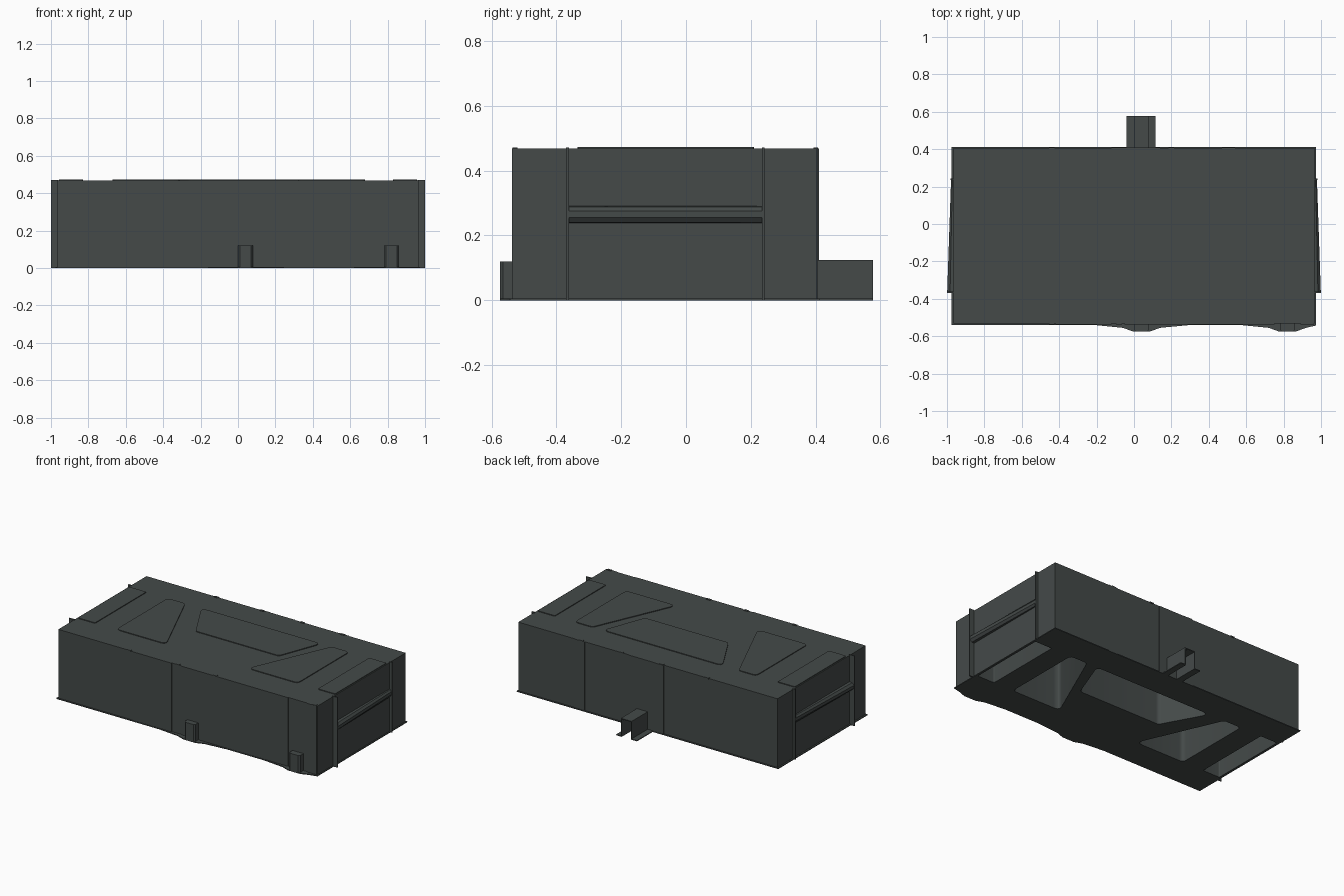
import bpy, bmesh, math
from mathutils import Vector

if "Cube" in bpy.data.objects:
    bpy.data.objects.remove(bpy.data.objects["Cube"])

mat = bpy.data.materials.new("dark slate metal")
mat.diffuse_color = (0.058, 0.068, 0.066, 1)
mat.use_nodes = True
mat.node_tree.nodes["Principled BSDF"].inputs["Base Color"].default_value = mat.diffuse_color


def prism(name, pts, a, b, axis="z", pts_b=None):
    """Extrude a 2D outline from a to b along an axis (optionally tapering to pts_b)."""
    def place(p, t):
        return {"z": (p[0], p[1], t), "y": (p[0], t, p[1]), "x": (t, p[0], p[1])}[axis]
    bm = bmesh.new()
    lo = [bm.verts.new(place(p, a)) for p in pts]
    hi = [bm.verts.new(place(p, b)) for p in (pts_b or pts)]
    n = len(pts)
    bm.faces.new(lo)
    bm.faces.new(hi)
    for i in range(n):
        bm.faces.new((lo[i], lo[(i + 1) % n], hi[(i + 1) % n], hi[i]))
    bmesh.ops.recalc_face_normals(bm, faces=bm.faces)
    me = bpy.data.meshes.new(name)
    bm.to_mesh(me)
    bm.free()
    me.materials.append(mat)
    ob = bpy.data.objects.new(name, me)
    bpy.context.collection.objects.link(ob)
    return ob


def rect(x0, x1, y0, y1):
    return [(x0, y0), (x1, y0), (x1, y1), (x0, y1)]


def box(name, x0, x1, y0, y1, z0, z1):
    return prism(name, rect(x0, x1, y0, y1), z0, z1)


def rounded(pts, r, steps=5):
    """Round every corner of an outline with a tangent arc-like curve."""
    out = []
    for i, p in enumerate(pts):
        p = Vector(p)
        d0 = (Vector(pts[i - 1]) - p).normalized()
        d1 = (Vector(pts[(i + 1) % len(pts)]) - p).normalized()
        k = min(r / math.tan(d0.angle(d1) / 2), 0.08)
        a, b = p + d0 * k, p + d1 * k
        for s in range(steps + 1):
            t = s / steps
            out.append(tuple(a * (1 - t) ** 2 + p * 2 * t * (1 - t) + b * t * t))
    return out


def smooth(ob):
    bpy.ops.object.select_all(action="DESELECT")
    bpy.context.view_layer.objects.active = ob
    ob.select_set(True)
    bpy.ops.object.shade_smooth_by_angle(angle=math.radians(30))


# Main enclosure
XW, YF, YB, H = 0.965, -0.533, 0.405, 0.468
body = box("enclosure", -XW, XW, YF, YB, 0.004, H)

# Bottom plate with a slight lip and flared front tabs
def flare(c):
    return [(c - 0.25, -0.54), (c - 0.1, -0.555), (c - 0.045, -0.575),
            (c + 0.045, -0.575), (c + 0.1, -0.555)]
edge = [(-0.975, -0.54)] + flare(0.04) + [(0.3, -0.54)] + flare(0.82) + [(0.972, -0.543)]
plate = prism("bottom_plate", edge + [(0.972, 0.412), (-0.975, 0.412)], 0, 0.006)

# Pocket outlines: open from below, capped by raised pads on top
Y0, Y1 = -0.335, 0.21
shapes = {
    "left_middle": [(-0.67, Y0), (-0.30, Y0), (-0.54, Y1), (-0.67, Y1)],
    "centre": [(-0.26, -0.08), (0.36, -0.08), (0.47, Y1), (-0.42, Y1)],
    "right_middle": [(0.31, Y0), (0.68, Y0), (0.68, Y1), (0.55, Y1)],
    "left_end": rect(-0.958, -0.83, Y0, Y1),
    "right_end": rect(0.83, 0.958, Y0, Y1),
}
for name, pts in shapes.items():
    outline = rounded(pts, 0.008 if "end" in name else 0.03)
    smooth(prism(name + "_pad", outline, H - 0.002, 0.473))
    cutter = prism(name + "_cutter", outline, -0.05, H - 0.004)
    cutter.hide_render = True
    cutter.hide_set(True)
    for target in (body, plate):
        m = target.modifiers.new("pocket", "BOOLEAN")
        m.operation, m.solver, m.object = "DIFFERENCE", "EXACT", cutter

# Bake the cuts and remove the helpers
dg = bpy.context.evaluated_depsgraph_get()
for target in (body, plate):
    me = bpy.data.meshes.new_from_object(target.evaluated_get(dg))
    target.modifiers.clear()
    target.data = me
for ob in list(bpy.data.objects):
    if ob.name.endswith("_cutter"):
        bpy.data.objects.remove(ob)
smooth(body)

# Raised seams on front and back walls
for x0, x1 in ((-0.42, -0.12), (-0.05, 0.75), (0.89, 0.962)):
    box("front_seam_panel", x0, x1, -0.537, YF + 0.002, 0.005, H)
for x0, x1 in ((0.47, 0.54), (-0.05, 0.14), (-0.12, -0.05)):
    box("back_seam_panel", x0, x1, YB - 0.002, YB + (0.003 if x1 != -0.05 else 0.005), 0.005, H)

# Small tabs along the top edges
for x in (-0.44, -0.08, 0.2, 0.94):
    box("front_top_tab", x - 0.015, x + 0.015, YF - 0.003, YF + 0.012, H - 0.005, H + 0.003)
for x in (-0.44, -0.1, 0.2, 0.5):
    box("back_top_tab", x - 0.015, x + 0.015, YB - 0.012, YB + 0.003, H - 0.005, H + 0.003)

# Front hat-shaped posts
for c in (0.04, 0.82):
    pts = [(c - 0.04, YF), (c - 0.04, -0.565), (c - 0.03, -0.575),
           (c + 0.03, -0.575), (c + 0.04, -0.565), (c + 0.04, YF)]
    prism("front_post", pts, 0.0, 0.12)

# Back hat channel, open at its end
t = 0.006
hat = [(-0.04, 0), (0.0 + t, 0), (t, 0.118), (0.08 - t, 0.118), (0.08 - t, 0), (0.115, 0),
       (0.115, t), (0.08, t), (0.08, 0.124), (0.0, 0.124), (0.0, t), (-0.04, t)]
prism("back_channel", hat, YB - 0.003, 0.578, "y")

# Side flanges and tapered rail, mirrored left and right
for s in (-1, 1):
    box("side_front_flange", *sorted((s * 0.96, s * 1.0)), -0.37, -0.362, 0, 0.472)
    box("side_back_flange", *sorted((s * 0.96, s * 0.982)), 0.234, 0.242, 0, 0.472)
    def section(x):
        w = x - 0.96
        return [(s * 0.96, 0.238), (s * (0.96 + w * 0.6), 0.24), (s * x, 0.255),
                (s * x, 0.275), (s * (0.96 + w * 0.6), 0.288), (s * 0.96, 0.292)]
    smooth(prism("side_rail", section(0.999), -0.368, 0.24, "y", section(0.978)))
